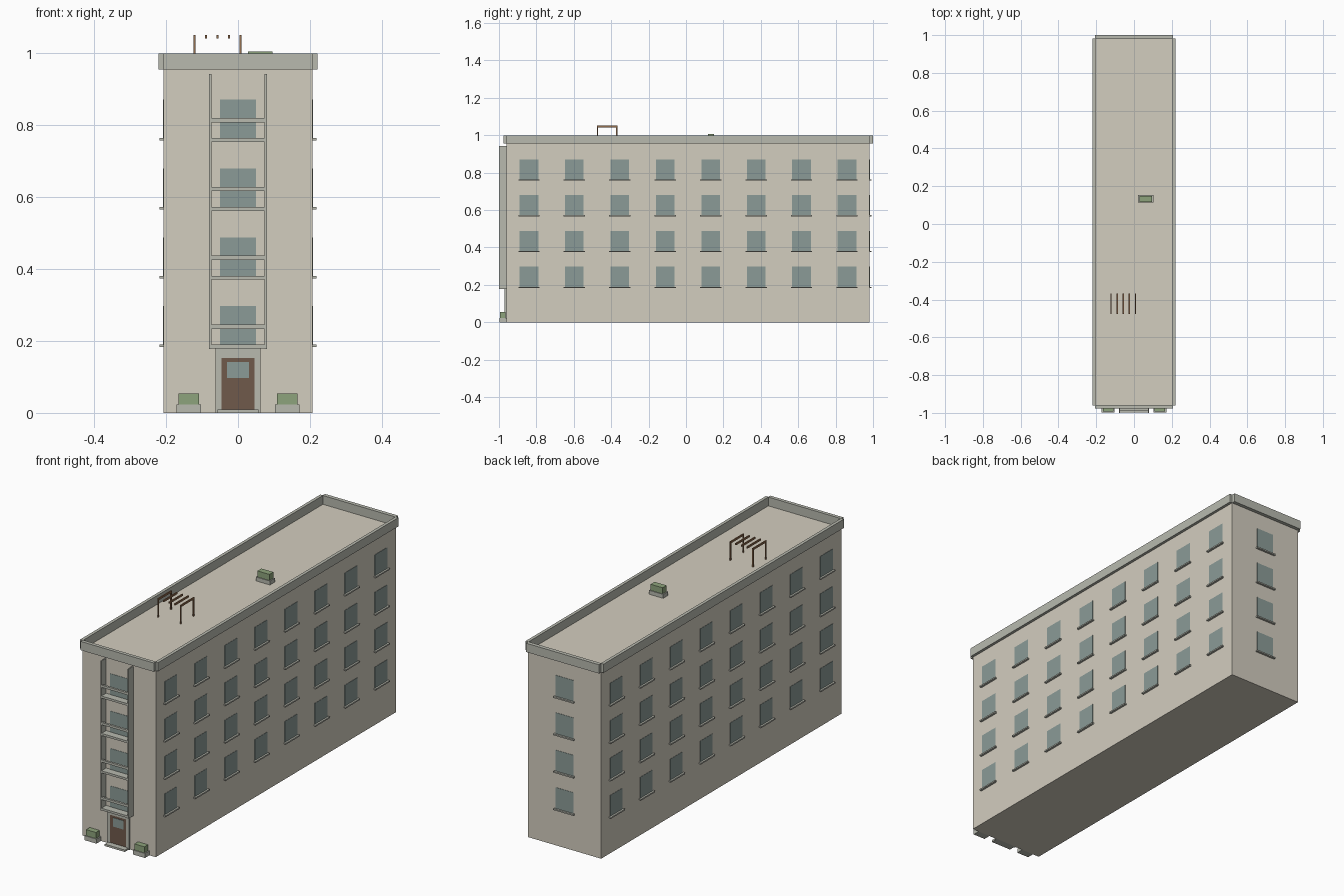
import bpy

if "Cube" in bpy.data.objects:
    bpy.data.objects.remove(bpy.data.objects["Cube"])


def material(name, rgb):
    m = bpy.data.materials.new(name)
    m.diffuse_color = (*rgb, 1)
    m.use_nodes = True
    m.node_tree.nodes["Principled BSDF"].inputs["Base Color"].default_value = m.diffuse_color
    return m


WALL = material("wall_beige", (0.65, 0.61, 0.52))
TRIM = material("trim_grey", (0.48, 0.49, 0.43))
GLASS = material("glass_blue", (0.26, 0.33, 0.31))
DOOR = material("door_brown", (0.16, 0.10, 0.07))
WOOD = material("wood_brown", (0.30, 0.16, 0.08))
GREEN = material("hedge_green", (0.27, 0.37, 0.20))

FACES = [(0, 3, 2, 1), (4, 5, 6, 7), (0, 1, 5, 4),
         (1, 2, 6, 5), (2, 3, 7, 6), (3, 0, 4, 7)]


def boxes(name, spans, mat):
    """One object made of boxes, each given as (x0, x1, y0, y1, z0, z1)."""
    verts, faces = [], []
    for x0, x1, y0, y1, z0, z1 in spans:
        n = len(verts)
        for z in (z0, z1):
            verts += [(x0, y0, z), (x1, y0, z), (x1, y1, z), (x0, y1, z)]
        faces += [tuple(n + i for i in f) for f in FACES]
    mesh = bpy.data.meshes.new(name)
    mesh.from_pydata(verts, [], faces)
    mesh.materials.append(mat)
    ob = bpy.data.objects.new(name, mesh)
    bpy.context.collection.objects.link(ob)
    return ob


W, F, B, ROOF = 0.207, -0.961, 0.982, 0.955   # half width, front, back, roof
FLOORS = [0.190 + 0.1915 * i for i in range(4)]
WIN_H, PROUD = 0.107, 0.0015
BAYS = [F + (B - F) * (i + 0.5) / 8 for i in range(8)]

# main block
boxes("building_body", [(-W, W, F, B, 0, ROOF)], WALL)

# parapet: four strips with notched corners
boxes("parapet", [
    (-0.221, -0.205, F, B, ROOF, 1), (0.205, 0.221, F, B, ROOF, 1),
    (-W, W, -0.977, F + 0.002, ROOF, 1), (-W, W, B - 0.002, 1, ROOF, 1)], TRIM)

# side windows and sills, mirrored left and right
for side, s in (("left", -1), ("right", 1)):
    panes, sills = [], []
    for z in FLOORS:
        for y in BAYS:
            px = sorted((s * (W - 0.004), s * (W + PROUD)))
            sx = sorted((s * (W - 0.004), s * (W + 0.011)))
            panes.append((*px, y - 0.05, y + 0.05, z, z + WIN_H))
            sills.append((*sx, y - 0.057, y + 0.057, z - 0.007, z))
    boxes(side + "_windows", panes, GLASS)
    boxes(side + "_sills", sills, TRIM)

# back and front window columns
boxes("back_windows", [(-0.05, 0.05, B - 0.004, B + PROUD, z, z + WIN_H)
                       for z in FLOORS], GLASS)
boxes("back_sills", [(-0.057, 0.057, B - 0.004, B + 0.011, z - 0.007, z)
                     for z in FLOORS], TRIM)
boxes("front_windows", [(-0.05, 0.05, F - PROUD, F + 0.004, z, z + WIN_H)
                        for z in FLOORS], GLASS)

# balcony stack: side fins, slabs and rails
boxes("balcony_fins", [(x - 0.003, x + 0.003, -1, F + 0.002, 0.178, 0.943)
                       for x in (-0.077, 0.077)], TRIM)
boxes("balcony_slabs", [(-0.075, 0.075, -0.999, F + 0.002, z - 0.011, z)
                        for z in FLOORS], TRIM)
boxes("balcony_rails", [(-0.075, 0.075, -0.999, -0.988, z + 0.044, z + 0.056)
                        for z in FLOORS], TRIM)

# entrance
boxes("door_surround", [
    (-0.062, -0.046, -0.970, F + 0.002, 0, 0.179),
    (0.046, 0.062, -0.970, F + 0.002, 0, 0.179),
    (-0.046, 0.046, -0.970, F + 0.002, 0.153, 0.179)], TRIM)
boxes("door", [(-0.046, 0.046, -0.968, F + 0.002, 0.01, 0.153)], DOOR)
boxes("door_glass", [(-0.03, 0.03, -0.970, -0.966, 0.097, 0.142)], GLASS)
boxes("door_step", [(-0.057, 0.057, -0.997, F + 0.002, 0, 0.01)], TRIM)


# planters: box with a clipped hedge
def planter(name, cx, cy, z, w, d):
    boxes(name + "_box", [(cx - w, cx + w, cy - d, cy + d, z, z + 0.023)], TRIM)
    w, d = w - 0.006, d - 0.004
    boxes(name + "_hedge", [(cx - w, cx + w, cy - d, cy + d, z + 0.02, z + 0.054)], GREEN)


planter("left_planter", -0.137, -0.979, 0, 0.034, 0.0185)
planter("right_planter", 0.137, -0.979, 0, 0.034, 0.0185)
planter("roof_planter", 0.062, 0.133, ROOF - 0.003, 0.040, 0.020)

# roof pergola: five rafters, posts under the outer two
Y0, Y1 = -0.476, -0.367
xs = [-0.121 + 0.032 * i for i in range(5)]
boxes("pergola_rafters", [(x - 0.003, x + 0.003, Y0, Y1, 1.042, 1.051)
                          for x in xs], WOOD)
boxes("pergola_posts", [(x - 0.003, x + 0.003, y, y + 0.006, ROOF - 0.002, 1.045)
                        for x in (xs[0], xs[-1]) for y in (Y0, Y1 - 0.006)], WOOD)
